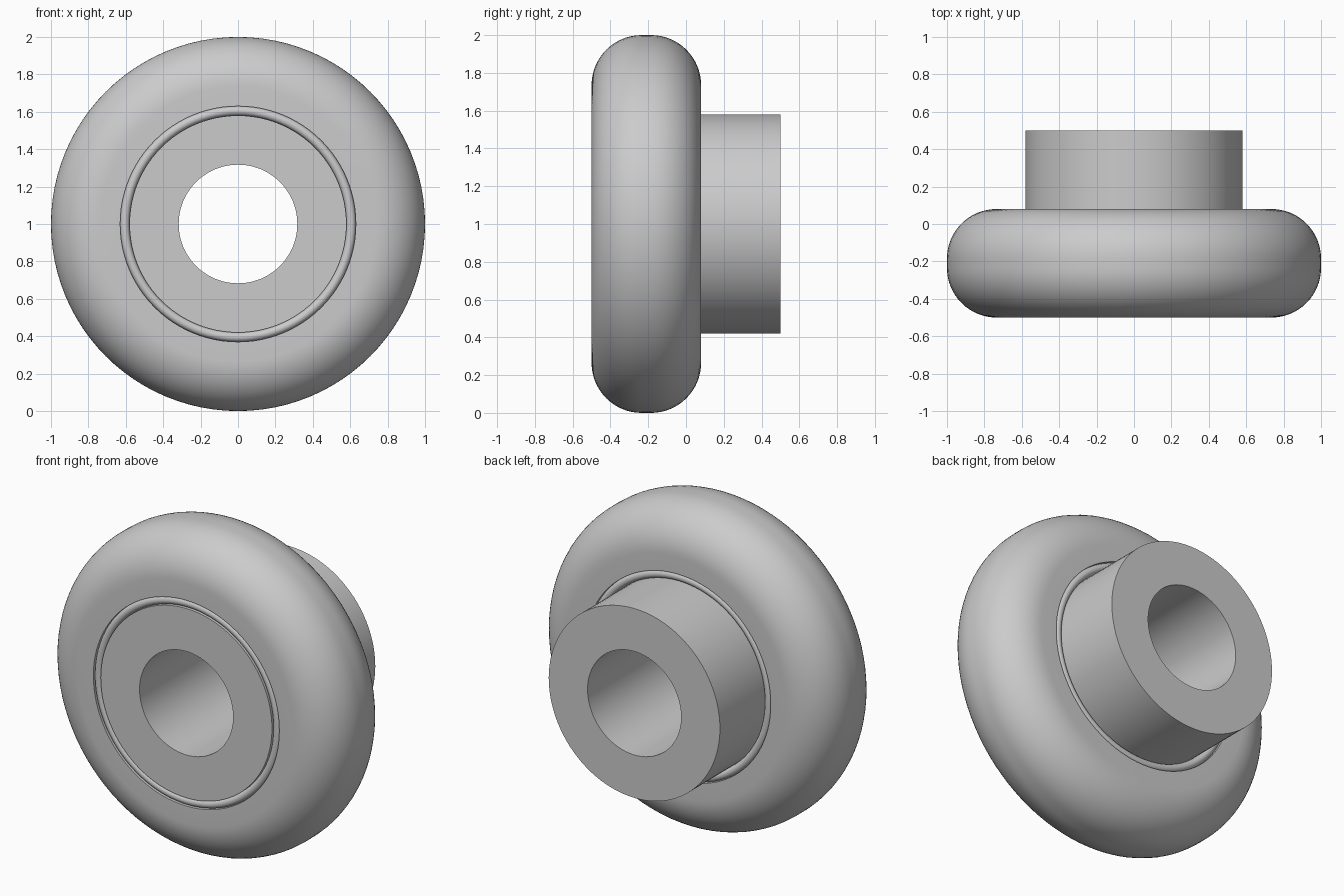
import bpy, bmesh, math

if "Cube" in bpy.data.objects:
    bpy.data.objects.remove(bpy.data.objects["Cube"], do_unlink=True)

SEGMENTS = 96
FRONT, TYRE_BACK, HUB_BACK = -0.5, 0.08, 0.5
HUB_R, BORE_R, SEAT_R, TYRE_R = 0.58, 0.317, 0.63, 1.0

grey = bpy.data.materials.new("plain grey")
grey.use_nodes = True
colour = (0.6, 0.6, 0.6, 1)
grey.diffuse_color = colour
grey.node_tree.nodes["Principled BSDF"].inputs["Base Color"].default_value = colour


def arc(radius, y, size, start, end, steps):
    """Points of an arc in the (radius, y) plane, angles in degrees."""
    angles = [math.radians(start + (end - start) * i / steps) for i in range(steps + 1)]
    return [(radius + size * math.cos(a), y + size * math.sin(a)) for a in angles]


def lathe(name, profile):
    """Revolve a closed (radius, y) profile around the axle."""
    bm = bmesh.new()
    rings = []
    for i in range(SEGMENTS):
        a = math.tau * i / SEGMENTS
        rings.append([bm.verts.new((r * math.cos(a), y, 1 + r * math.sin(a)))
                      for r, y in profile])
    n = len(profile)
    for i, ring in enumerate(rings):
        after = rings[(i + 1) % SEGMENTS]
        for j in range(n):
            k = (j + 1) % n
            bm.faces.new((ring[j], ring[k], after[k], after[j]))
    bmesh.ops.recalc_face_normals(bm, faces=bm.faces)
    mesh = bpy.data.meshes.new(name)
    bm.to_mesh(mesh)
    bm.free()
    mesh.materials.append(grey)
    obj = bpy.data.objects.new(name, mesh)
    bpy.context.collection.objects.link(obj)
    bpy.ops.object.select_all(action="DESELECT")
    obj.select_set(True)
    bpy.context.view_layer.objects.active = obj
    bpy.ops.object.shade_smooth_by_angle(angle=math.radians(35))


# Hub sleeve with its open bore
lathe("hub", [(BORE_R, FRONT), (HUB_R, FRONT), (HUB_R, HUB_BACK), (BORE_R, HUB_BACK)])

# Tyre with large rounded shoulders
fillet = 0.265
lathe("tyre", [(SEAT_R, FRONT)]
      + arc(TYRE_R - fillet, FRONT + fillet, fillet, -90, 0, 16)
      + arc(TYRE_R - fillet, TYRE_BACK - fillet, fillet, 0, 90, 16)
      + [(SEAT_R, TYRE_BACK)])

# Round-edged liner filling the gap between hub and tyre
bead = (SEAT_R - HUB_R) / 2
middle = (SEAT_R + HUB_R) / 2
lathe("liner", arc(middle, FRONT + bead, bead, -180, 0, 10)
      + arc(middle, TYRE_BACK - bead, bead, 0, 180, 10))
